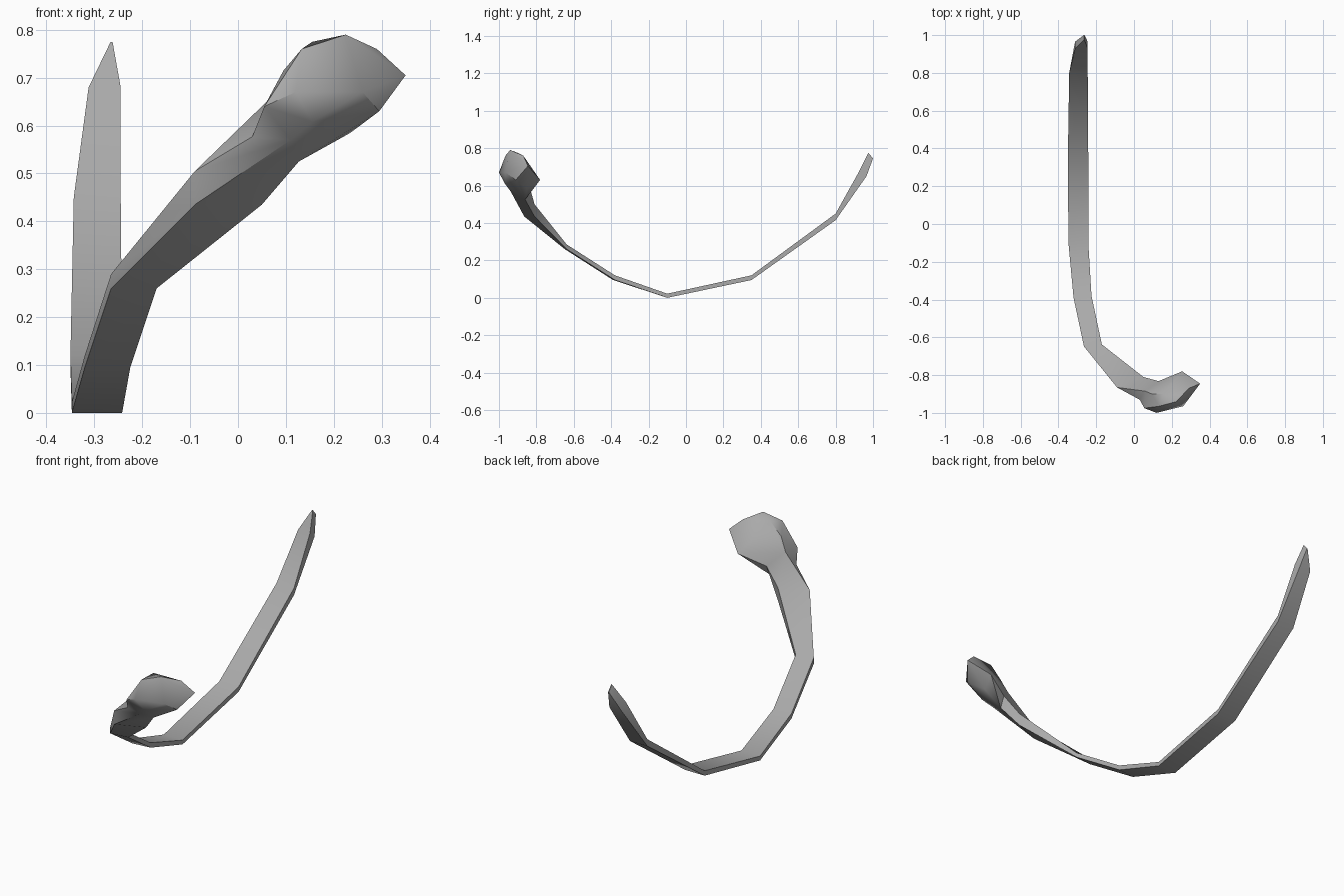
import bpy, bmesh

# strap stations: outer edge (x, y, z), inner edge (x, y, z),
# (outer, inner) thickness, backward lean of the top face
stations = [
    ((-0.266, 1.0, 0.745), (-0.262, 1.0, 0.745), (0.03, 0.03), -0.025),
    ((-0.312, 0.965, 0.65), (-0.245, 0.965, 0.65), (0.03, 0.03), -0.037),
    ((-0.343, 0.80, 0.415), (-0.245, 0.80, 0.415), (0.035, 0.035), 0),
    ((-0.35, 0.35, 0.095), (-0.242, 0.35, 0.095), (0.025, 0.025), 0),
    ((-0.347, -0.10, 0.0), (-0.242, -0.10, 0.0), (0.022, 0.022), 0),
    ((-0.32, -0.39, 0.095), (-0.225, -0.38, 0.095), (0.025, 0.025), 0),
    ((-0.265, -0.648, 0.26), (-0.17, -0.638, 0.26), (0.03, 0.025), 0),
    ((-0.09, -0.865, 0.435), (0.05, -0.81, 0.435), (0.07, 0.065), 0),
]

bm = bmesh.new()
rings = []
for o, n, t, dy in stations:
    pts = [o, n, (n[0], n[1] + dy, n[2] + t[1]), (o[0], o[1] + dy, o[2] + t[0])]
    rings.append([bm.verts.new(p) for p in pts])

# five-sided neck where the strap enters the knob
neck = [bm.verts.new(p) for p in (
    (0.11, -0.938, 0.57), (0.127, -0.86, 0.525), (0.13, -0.832, 0.58),
    (0.06, -0.885, 0.65), (0.03, -0.93, 0.577))]

# faceted knob wrapped around its corner points
knob = [bm.verts.new(p) for p in (
    (0.055, -0.975, 0.64), (0.12, -1.0, 0.67), (0.155, -0.967, 0.608),
    (0.095, -0.90, 0.715), (0.133, -0.965, 0.76), (0.155, -0.90, 0.775),
    (0.225, -0.94, 0.79), (0.29, -0.87, 0.76), (0.35, -0.845, 0.705),
    (0.295, -0.91, 0.63), (0.235, -0.85, 0.585), (0.255, -0.78, 0.63),
    (0.26, -0.965, 0.67))]
bmesh.ops.convex_hull(bm, input=knob + neck)
inner = [f for f in bm.faces if all(v in neck for v in f.verts)]
bmesh.ops.delete(bm, geom=inner, context='FACES_ONLY')

# strap skin
for a, b in zip(rings, rings[1:] + [neck[:4]]):
    for k in range(3):
        bm.faces.new((a[k], a[k + 1], b[k + 1], b[k]))
    if b[0] is not neck[0]:
        bm.faces.new((a[3], a[0], b[0], b[3]))
last = rings[-1]
bm.faces.new((last[3], last[0], neck[0], neck[4]))
bm.faces.new((last[3], neck[4], neck[3]))
bm.faces.new(rings[0])
loose = [v for v in bm.verts if not v.link_faces]
bmesh.ops.delete(bm, geom=loose, context='VERTS')
bmesh.ops.recalc_face_normals(bm, faces=bm.faces)

mesh = bpy.data.meshes.new("curved_strap")
bm.to_mesh(mesh)
bm.free()
obj = bpy.data.objects.new("curved_strap", mesh)
bpy.context.collection.objects.link(obj)
mat = bpy.data.materials.new("mid_grey")
mat.diffuse_color = (0.4, 0.4, 0.4, 1)
mesh.materials.append(mat)
bpy.context.view_layer.objects.active = obj
obj.select_set(True)
bpy.ops.object.shade_smooth_by_angle(angle=0.7)
